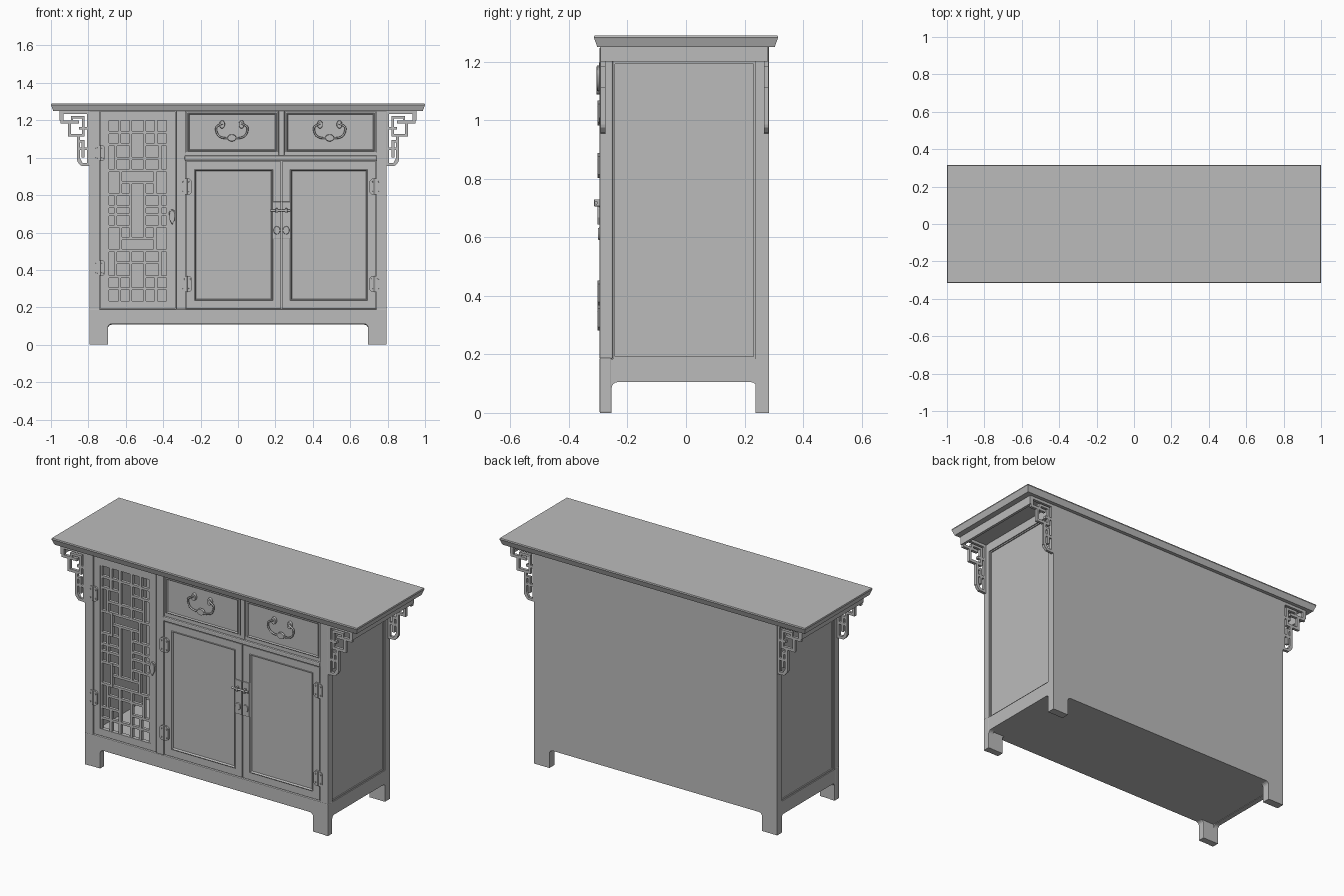
import bpy, bmesh, math
from mathutils import Matrix

cube = bpy.data.objects.get("Cube")
if cube:
    bpy.data.objects.remove(cube)

mat = bpy.data.materials.new("plain_grey")
mat.use_nodes = True
GREY = (0.5, 0.5, 0.5, 1)
mat.diffuse_color = GREY
mat.node_tree.nodes["Principled BSDF"].inputs["Base Color"].default_value = GREY


def finish(name, bm, bevel=0):
    bmesh.ops.recalc_face_normals(bm, faces=bm.faces)
    mesh = bpy.data.meshes.new(name)
    bm.to_mesh(mesh)
    bm.free()
    ob = bpy.data.objects.new(name, mesh)
    bpy.context.collection.objects.link(ob)
    mesh.materials.append(mat)
    if bevel:
        mod = ob.modifiers.new("edge", "BEVEL")
        mod.width, mod.segments, mod.limit_method = bevel, 2, "ANGLE"
    return ob


def add_box(bm, x0, x1, y0, y1, z0, z1):
    m = Matrix.Translation(((x0 + x1) / 2, (y0 + y1) / 2, (z0 + z1) / 2))
    m = m @ Matrix.Diagonal((abs(x1 - x0), y1 - y0, abs(z1 - z0), 1))
    bmesh.ops.create_cube(bm, size=1, matrix=m)


def box(name, *dims, bevel=0):
    bm = bmesh.new()
    add_box(bm, *dims)
    return finish(name, bm, bevel)


def extrude(name, profile, axis, d0, d1, bevel=0):
    """Extrude a (horizontal, z) profile along y or x."""
    bm = bmesh.new()
    place = (lambda p, d: (p[0], d, p[1])) if axis == "y" else (lambda p, d: (d, p[0], p[1]))
    a = [bm.verts.new(place(p, d0)) for p in profile]
    b = [bm.verts.new(place(p, d1)) for p in profile]
    bm.faces.new(a)
    bm.faces.new(b)
    for i in range(len(a)):
        j = (i + 1) % len(a)
        bm.faces.new((a[i], a[j], b[j], b[i]))
    return finish(name, bm, bevel)


def arch(h0, h1, leg, top, under, r=0.02):
    """Board outline with two legs and a rounded cutout between them."""
    pts = [(h0, 0), (h0, top), (h1, top), (h1, 0), (h1 - leg, 0)]
    for cx, start in ((h1 - leg - r, 0), (h0 + leg + r, 90)):
        for k in range(5):
            t = math.radians(start + k * 22.5)
            pts.append((cx + r * math.cos(t), under - r + r * math.sin(t)))
    return pts + [(h0 + leg, 0)]


def loft(name, loops, ring=False):
    """Join nested upright rectangles (x0, x1, z0, z1, y) into a panel or ring."""
    bm = bmesh.new()
    rows = [[bm.verts.new(c) for c in ((x0, y, z0), (x1, y, z0), (x1, y, z1), (x0, y, z1))]
            for x0, x1, z0, z1, y in loops]
    pairs = list(zip(rows, rows[1:]))
    if ring:
        pairs.append((rows[-1], rows[0]))
    else:
        bm.faces.new(rows[0])
        bm.faces.new(rows[-1])
    for a, b in pairs:
        for i in range(4):
            j = (i + 1) % 4
            bm.faces.new((a[i], a[j], b[j], b[i]))
    return finish(name, bm)


def panel(name, x0, x1, z0, z1, mx, mz, front, depth):
    """Front with a moulded, recessed centre field."""
    def inset(dx, dz, y):
        return (x0 + dx, x1 - dx, z0 + dz, z1 - dz, y)
    return loft(name, [inset(0, 0, -0.255), inset(0, 0, front), inset(mx, mz, front),
                       inset(mx + .004, mz + .004, front - .003),
                       inset(mx + .009, mz + .009, front + depth),
                       ])


def disc(name, x, y, z, rx, rz, thick, sides=24):
    bm = bmesh.new()
    m = Matrix.Translation((x, y, z)) @ Matrix.Diagonal((rx, 1, rz, 1)) @ Matrix.Rotation(math.pi / 2, 4, "X")
    bmesh.ops.create_cone(bm, cap_ends=True, segments=sides, radius1=1, radius2=.9, depth=thick, matrix=m)
    return finish(name, bm)


def tube(name, pts, r, kind="POLY"):
    cu = bpy.data.curves.new(name, "CURVE")
    cu.dimensions, cu.bevel_depth, cu.bevel_resolution, cu.use_fill_caps = "3D", r, 2, True
    sp = cu.splines.new(kind)
    sp.points.add(len(pts) - 1)
    for p, c in zip(sp.points, pts):
        p.co = (*c, 1)
    if kind == "NURBS":
        sp.order_u, sp.use_endpoint_u = 3, True
    cu.materials.append(mat)
    ob = bpy.data.objects.new(name, cu)
    bpy.context.collection.objects.link(ob)


# Table top with tapered edge
bm = bmesh.new()
loops = []
for inset, z in ((.012, 1.25), (.002, 1.278), (0, 1.283), (.002, 1.29)):
    loops.append([bm.verts.new((sx * (1 - inset), sy * (.315 - inset), z))
                  for sx, sy in ((-1, -1), (1, -1), (1, 1), (-1, 1))])
bm.faces.new(loops[0])
bm.faces.new(loops[-1])
for a, b in zip(loops, loops[1:]):
    for i in range(4):
        bm.faces.new((a[i], a[i - 1], b[i - 1], b[i]))
finish("table_top", bm)

# Carcass
extrude("back_board", arch(-.795, .795, .1, 1.25, .107), "y", .238, .283)
extrude("front_apron", arch(-.795, .795, .1, .19, .11), "y", -.295, -.255, .004)
box("bottom_board", -.78, .78, -.27, .25, .108, .189)
box("right_cabinet_core", -.305, .783, -.262, .25, .185, 1.25)
box("left_side_panel", -.783, -.765, -.262, .25, .185, 1.25)
for side, s in (("left", 1), ("right", -1)):
    extrude(side + "_side_apron", arch(-.294, .282, .04, .185, .105), "x", s * .765, s * .794)
    box(side + "_front_post", s * .74, s * .795, -.295, -.25, .185, 1.25, bevel=.004)
    box(side + "_side_top_rail", s * .765, s * .795, -.26, .25, 1.2, 1.25)
    box(side + "_end_board", s * .94, s * .955, -.293, .281, 1.2, 1.25)
    bm = bmesh.new()
    for dims in ((-.25, -.243, .185, 1.2), (.231, .238, .185, 1.2),
                 (-.243, .231, .185, .192), (-.243, .231, 1.193, 1.2)):
        add_box(bm, s * .78, s * .789, *dims)
    finish(side + "_side_moulding", bm)

# Front rails and dividers
box("middle_post", -.331, -.281, -.292, -.25, .19, 1.25, bevel=.003)
box("middle_rail", -.285, .742, -.298, -.25, .985, 1.012, bevel=.006)
box("drawer_sill", -.282, .74, -.287, -.25, 1.01, 1.03)
box("drawer_divider", .217, .248, -.291, -.25, 1.012, 1.25, bevel=.003)

# Drawers and doors
for i, (x0, x1) in enumerate(((-.277, .214), (.251, .738))):
    panel(f"drawer_{i + 1}", x0, x1, 1.026, 1.248, .008, .008, -.288, .004)
for i, (x0, x1) in enumerate(((-.277, .23), (.235, .737))):
    panel(f"door_{i + 1}", x0, x1, .194, .98, .044, .042, -.289, .008)

# Lattice door
OUT, HOLE = (-.738, -.333, .194, 1.248), (-.7, -.37, .235, 1.2)
loft("lattice_door_frame", [OUT + (-.265,), OUT + (-.289,), HOLE + (-.289,), HOLE + (-.265,)], ring=True)
CX, CZ, P = -.535, .7175, .00535
across = ((4, 7, 31), (16, 7, 31), (28, 0, 17), (40, 0, 31), (52, 0, 22),
          (66, 7, 31), (78, 0, 31))
upright = ((7, 0, 28), (7, 40, 52), (7, 52, 91), (17, 16, 40), (22, 0, 16),
           (22, 40, 66), (18, 66, 91), (30, 0, 91))
bm = bmesh.new()
T = .007
for sx in (-1, 1):
    for sz in (-1, 1):
        for v, a, b in across:
            z = CZ + sz * v * P
            add_box(bm, CX + sx * a * P, CX + sx * b * P, -.286, -.268, z - T, z + T)
        for u, a, b in upright:
            x = CX + sx * u * P
            add_box(bm, x - T, x + T, -.287, -.268, CZ + sz * (a * P - T), CZ + sz * (b * P + T))
finish("lattice", bm)

# Fretwork brackets: bars as outward start/end and drop start/end
bars = ((0, .155, 0, .016), (.139, .155, 0, .066), (.055, .155, .05, .066),
        (.1, .116, .05, .138), (.03, .116, .122, .138), (.052, .068, .122, .265),
        (0, .068, .195, .21), (0, .014, 0, .295), (.026, .04, .03, .138),
        (.026, .1, .026, .04), (0, .055, .085, .1), (.028, .042, .155, .21),
        (.028, .068, .155, .169), (.028, .042, .21, .25), (.088, .1, .026, .066))
for side, s in (("left", 1), ("right", -1)):
    for end, y0, y1 in (("front", -.292, -.275), ("back", .266, .282)):
        bm = bmesh.new()
        for a, b, c, d in bars:
            add_box(bm, s * (.794 + a), s * (.794 + b), y0, y1, 1.25 - d, 1.25 - c)
        finish(f"{side}_{end}_bracket", bm)
        foot = [(.068, .25), (.062, .275), (.045, .293), (0, .295), (0, .279), (.038, .278), (.052, .25)]
        extrude(f"{side}_{end}_bracket_foot", [(s * (.794 + u), 1.25 - v) for u, v in foot], "y", y0, y1)

# Hinges
for i, (x, z) in enumerate(((-.74, 1.025), (-.74, .41), (-.275, .845),
                            (-.275, .325), (.732, .845), (.732, .325))):
    for s in (-1, 1):
        w, h, c = .028, .043, .012
        leaf = [(x + s * .003, z - h), (x + s * (w - c), z - h), (x + s * w, z - h + c),
                (x + s * w, z + h - c), (x + s * (w - c), z + h), (x + s * .003, z + h)]
        extrude(f"hinge_{i + 1}_leaf", leaf, "y", -.3, -.285)
        for dz in (-.025, .025):
            disc("hinge_rivet", x + s * .016, -.301, z + dz, .005, .005, .004, 12)
    tube(f"hinge_{i + 1}_knuckle", [(x, -.298, z - h), (x, -.298, z + h)], .005)

# Lock plates, staples and bolt
for s in (-1, 1):
    x = .2325 + s * .025
    box("lock_plate", x - .0225, x + .0225, -.295, -.286, .565, .765, bevel=.002)
    disc("lock_boss", x, -.297, .612, .018, .022, .006)
    box("lock_staple", x - .006, x + .006, -.314, -.29, .706, .73, bevel=.002)
tube("lock_bolt", [(.175, -.307, .718), (.282, -.307, .718)], .006)

# Drawer pulls
for x in (-.033, .49):
    for s in (-1, 1):
        disc("pull_rosette", x + s * .052, -.291, 1.178, .015, .022, .014)
    side = [(.05, 1.183), (.07, 1.175), (.088, 1.16), (.075, 1.115), (.035, 1.102)]
    path = [(x - u, -.3, z) for u, z in side] + [(x, -.3, 1.108)]
    path += [(x + u, -.3, z) for u, z in reversed(side)]
    tube("drawer_pull", path, .005, "NURBS")
    disc("pull_grip", x, -.299, 1.106, .024, .019, .012)

# Lattice door pull
disc("door_pull_plate", -.352, -.292, .705, .017, .018, .01)
drop = [(-.352, .642), (-.338, .668), (-.336, .7), (-.352, .722), (-.368, .7), (-.366, .668)]
extrude("door_pull_drop", drop, "y", -.303, -.293, .003)
